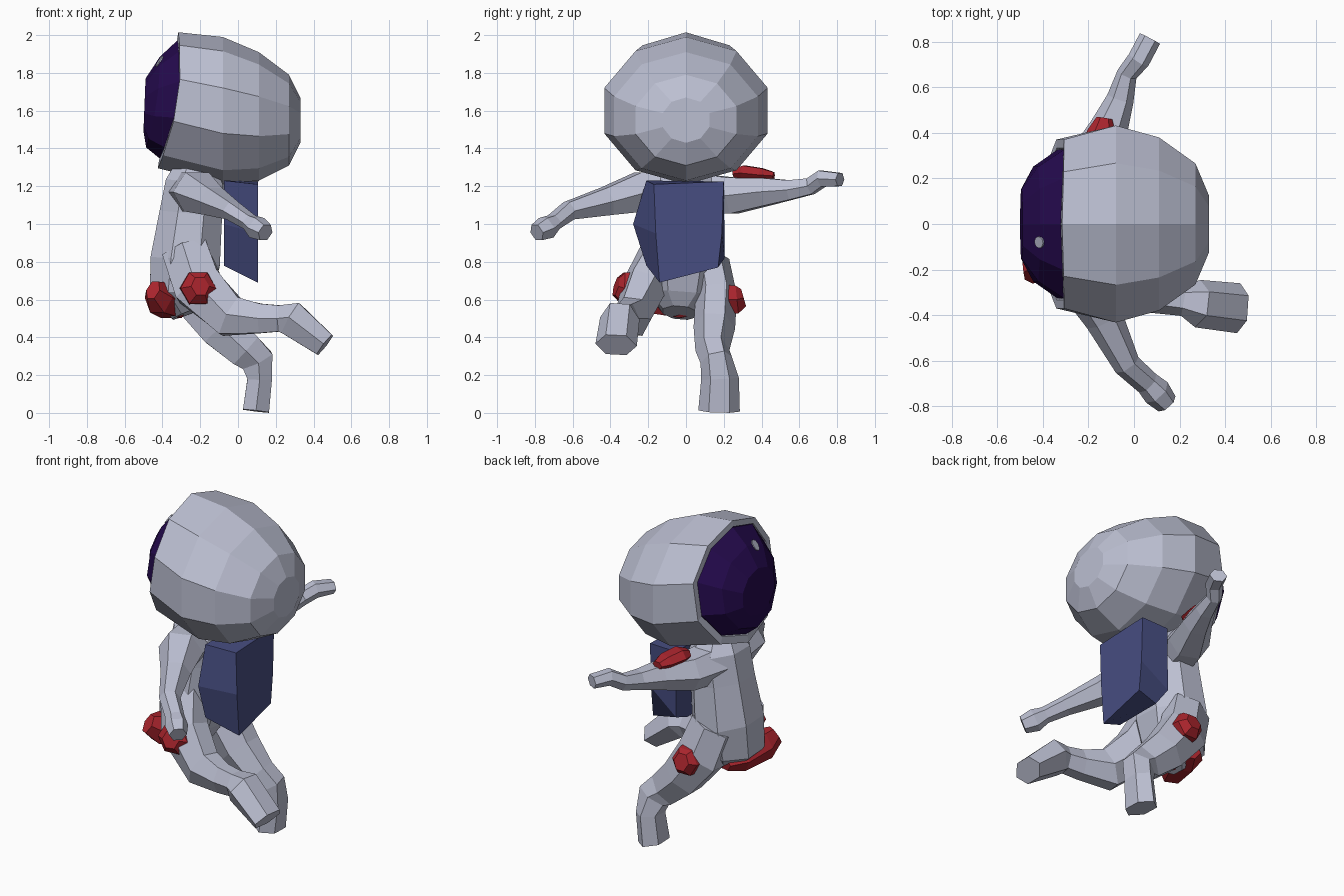
import bpy, bmesh, math
from mathutils import Vector
from mathutils.bvhtree import BVHTree


def material(name, rgb):
    m = bpy.data.materials.new(name)
    m.diffuse_color = (*rgb, 1)
    return m


SUIT = material("pale_grey", (0.50, 0.52, 0.64))
NAVY = material("navy_blue", (0.063, 0.075, 0.22))
RED = material("deep_red", (0.40, 0.018, 0.026))
DARK = material("dark_violet", (0.018, 0.003, 0.075))


def skin(name, rings, mat):
    """Closed flat-faced solid through a list of equal-length point rings."""
    bm = bmesh.new()
    vs = [[bm.verts.new(p) for p in r] for r in rings]
    n = len(vs[0])
    for a, b in zip(vs, vs[1:]):
        for i in range(n):
            j = (i + 1) % n
            bm.faces.new((a[i], a[j], b[j], b[i]))
    bm.faces.new(vs[0][::-1])
    bm.faces.new(vs[-1])
    bmesh.ops.recalc_face_normals(bm, faces=bm.faces)
    me = bpy.data.meshes.new(name)
    bm.to_mesh(me)
    bm.free()
    me.materials.append(mat)
    ob = bpy.data.objects.new(name, me)
    bpy.context.collection.objects.link(ob)
    return ob


def tube(name, stations, hint, mat=SUIT, n=6, turn=0.0):
    """Loft along stations (x, y, z, side radius, hint-direction radius)."""
    pts = [Vector(s[:3]) for s in stations]
    rings = []
    for k, s in enumerate(stations):
        t = (pts[min(k + 1, len(pts) - 1)] - pts[max(k - 1, 0)]).normalized()
        side = Vector(hint).cross(t).normalized()
        up = t.cross(side)
        rings.append([pts[k] + side * s[3] * math.cos(a) + up * s[4] * math.sin(a)
                      for a in (math.tau * (i + turn) / n for i in range(n))])
    return skin(name, rings, mat)


Y, Z = (0, 1, 0), (0, 0, 1)

# suit body: torso with arms and legs merged into it
body = tube("suit_body", [
    (-.26, -.03, .53, .10, .10), (-.30, -.02, .63, .18, .20),
    (-.28, -.01, .80, .20, .23), (-.25, 0, 1.05, .18, .20),
    (-.23, 0, 1.22, .165, .20), (-.22, 0, 1.31, .12, .12)], Y, n=8, turn=.5)
limbs = [
    tube("right_arm", [
        (-.24, -.08, 1.17, .13, .12), (-.22, -.24, 1.17, .13, .12),
        (-.13, -.42, 1.12, .085, .085), (-.03, -.62, 1.07, .06, .055),
        (.06, -.70, 1.01, .055, .045), (.10, -.74, .98, .065, .065),
        (.145, -.79, .955, .05, .05)], Z),
    tube("left_arm", [
        (-.24, .08, 1.16, .13, .12), (-.19, .25, 1.15, .12, .11),
        (-.11, .42, 1.17, .085, .085), (-.06, .55, 1.18, .06, .06),
        (-.03, .66, 1.20, .045, .05), (.02, .72, 1.24, .05, .05),
        (.07, .815, 1.235, .05, .04)], Z),
    tube("right_leg", [
        (-.28, -.13, .86, .14, .11), (-.21, -.22, .67, .15, .12),
        (-.04, -.28, .51, .125, .10), (.12, -.32, .50, .09, .075),
        (.22, -.335, .50, .08, .07), (.28, -.35, .50, .105, .105),
        (.46, -.37, .36, .075, .11)], Y, turn=.5),
    tube("left_leg", [
        (-.28, .13, .80, .14, .10), (-.22, .16, .62, .15, .11),
        (-.09, .15, .45, .13, .11), (.04, .14, .33, .11, .09),
        (.10, .16, .28, .10, .085), (.115, .18, .18, .075, .10),
        (.095, .175, .01, .08, .11)], Y, turn=.5),
]
bpy.context.view_layer.objects.active = body
for limb in limbs:
    mod = body.modifiers.new(limb.name, "BOOLEAN")
    mod.operation, mod.solver, mod.object = "UNION", "EXACT", limb
    bpy.ops.object.modifier_apply(modifier=mod.name)
    bpy.data.objects.remove(limb)


# helmet: rings along x, ending in a tilted rim that wraps back at the sides
def ring(x, cz, ry, rz, tilt=0.0, wrap=0.0, n=10):
    pts = []
    for i in range(n):
        a = math.tau * (i + .5) / n
        y, z = ry * math.cos(a), rz * math.sin(a)
        pts.append((x + tilt * z + wrap * math.cos(a) ** 2, y, cz + z))
    return pts


skin("helmet", [
    ring(.33, 1.55, .13, .12), ring(.27, 1.55, .28, .24),
    ring(.11, 1.57, .40, .34), ring(-.08, 1.60, .455, .39),
    ring(-.37, 1.655, .39, .36, .15, .05), ring(-.37, 1.66, .35, .32, .15, .05),
    ring(-.33, 1.66, .34, .31, .15, .05)], SUIT)

# visor: shallow dome filling the rim
visor = skin("visor", [
    ring(-.33, 1.66, .345, .315, .15, .05), ring(-.365, 1.66, .345, .315, .15, .05),
    ring(-.45, 1.645, .265, .24, .15, .02), ring(-.495, 1.63, .16, .14, .04)], DARK)

# glint: thin round plate on the visor
tree = BVHTree.FromPolygons([v.co for v in visor.data.vertices],
                            [p.vertices for p in visor.data.polygons])
hit, nrm, _, _ = tree.ray_cast(Vector((-1, -.08, 1.86)), Vector((1, 0, 0)))
c = hit - nrm * .002
tube("visor_glint", [(*c, .026, .034), (*(c + nrm * .007), .026, .034)], Z, n=10)

# backpack: box tapering to a slanted rear face
inner = [(-.21, 1.23), (.20, 1.22), (.205, .82), (.1, .78), (-.21, .78), (-.28, 1.0)]
outer = [(-.17, 1.21), (.20, 1.225), (.19, .95), (.17, .77), (-.14, .69), (-.16, .95)]
skin("backpack", [[(-.075, y, z) for y, z in inner],
                  [(.105, y, z) for y, z in outer]], NAVY)

# waist pouch
tube("waist_pouch", [
    (-.45, -.23, .65, .04, .06), (-.42, -.17, .61, .08, .095),
    (-.35, 0, .585, .12, .095), (-.32, .10, .57, .07, .05)], Z, RED)

# thigh pads and shoulder pad
tube("right_thigh_pad", [
    (-.21, -.27, .66, .10, .10), (-.21, -.335, .66, .095, .095),
    (-.20, -.37, .67, .05, .055)], Z, RED)
tube("left_thigh_pad", [
    (-.18, .21, .60, .09, .09), (-.18, .27, .60, .085, .085),
    (-.18, .305, .61, .05, .055)], Z, RED)
tube("shoulder_pad", [
    (-.19, .26, 1.265, .04, .03), (-.17, .31, 1.27, .07, .045),
    (-.14, .40, 1.26, .065, .04), (-.13, .465, 1.255, .035, .022)], Z, RED)
